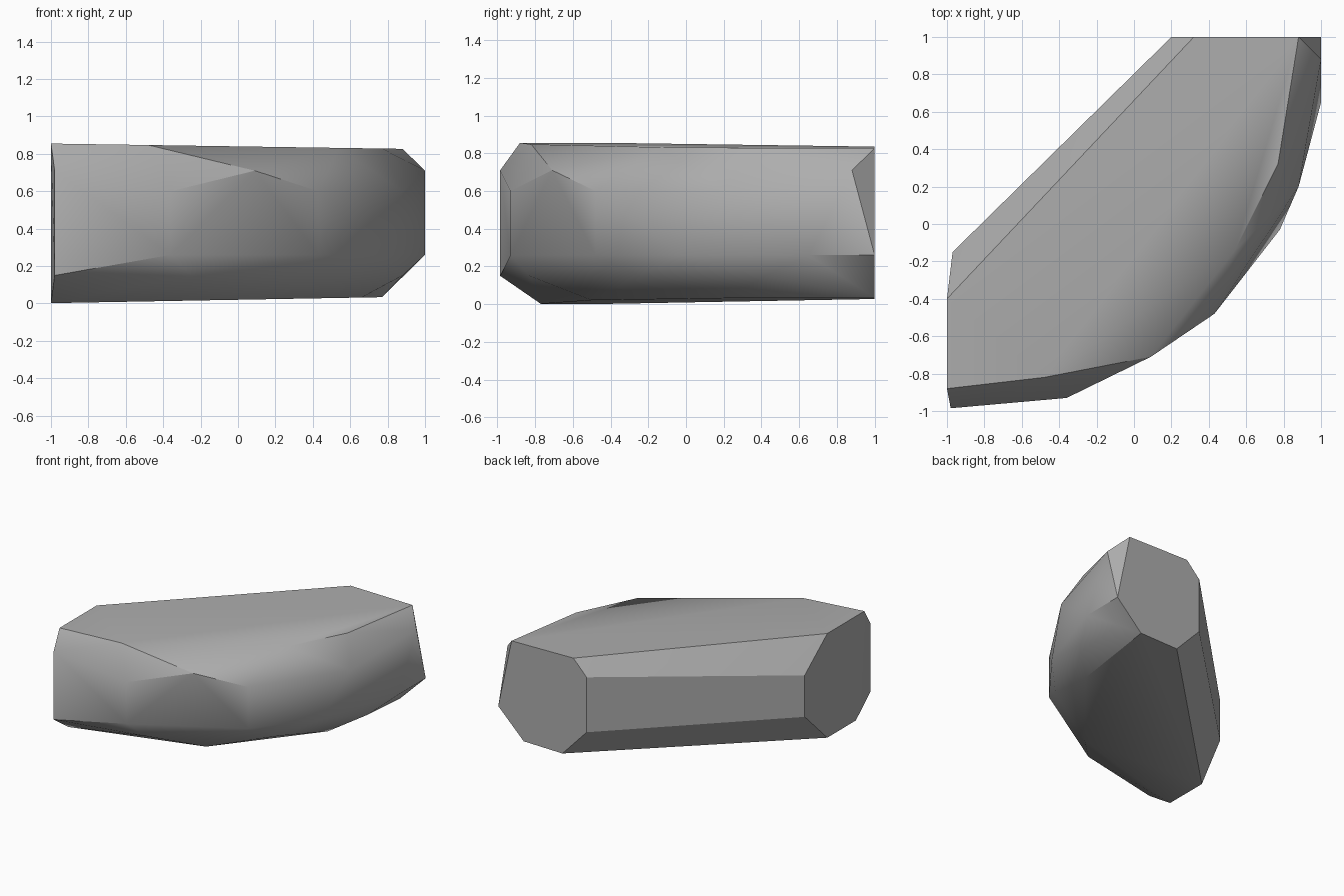
import bpy
import bmesh
import math

# Remove the default object
default_cube = bpy.data.objects.get("Cube")
if default_cube is not None:
    bpy.data.objects.remove(default_cube, do_unlink=True)


def make_material(name, colour):
    """Create one plain flat material."""
    material = bpy.data.materials.new(name)
    material.use_nodes = True
    material.diffuse_color = colour
    shader = material.node_tree.nodes["Principled BSDF"]
    shader.inputs["Base Color"].default_value = colour
    shader.inputs["Roughness"].default_value = 0.9
    return material


def hull_object(name, points, material):
    """Wrap a convex faceted block around the chiselled corner points."""
    mesh = bpy.data.meshes.new(name)
    bm = bmesh.new()
    for point in points:
        bm.verts.new(point)
    hull = bmesh.ops.convex_hull(bm, input=bm.verts[:])
    leftover = {item for key in ("geom_interior", "geom_unused")
                for item in hull[key]
                if isinstance(item, bmesh.types.BMVert)}
    bmesh.ops.delete(bm, geom=list(leftover), context="VERTS")
    # Merge the triangles of each flat facet into one face
    bmesh.ops.dissolve_limit(bm, angle_limit=math.radians(1),
                             verts=bm.verts[:], edges=bm.edges[:])
    bmesh.ops.recalc_face_normals(bm, faces=bm.faces[:])
    bm.to_mesh(mesh)
    bm.free()
    mesh.materials.append(material)
    block = bpy.data.objects.new(name, mesh)
    bpy.context.collection.objects.link(block)
    return block


def top_height(x):
    return 0.84 - 0.015 * x


def bottom_height(x):
    return 0.02 + 0.018 * x


UPPER, LOWER = 0.6, 0.26   # belt edges of the curved outer side
SHOULDER, FOOT = 0.71, 0.15   # chamfer corners above and below the belt

# Outlines of the slightly tilted top and bottom facets
top_outline = [(-1, -0.88), (-1, -0.4), (0.32, 1), (0.88, 1),
               (0.77, 0.32), (0.54, -0.14), (-0.48, -0.82)]
bottom_outline = [(-1, -0.77), (-1, -0.4), (0.42, 1), (0.77, 1),
                  (0.66, 0.22), (0.06, -0.5)]

# Corners that run round the belt of the stone
belt_upper = [(-0.36, -0.93), (0.43, -0.48), (0.88, 0.2), (-0.97, -0.15)]
belt_lower = [(-0.36, -0.93), (0.43, -0.48), (0.78, -0.03), (1, 0.65),
              (1, 1), (0.2, 1), (-0.97, -0.15)]
shoulders = [(0.09, -0.71), (1, 0.88), (0.2, 1), (-0.98, -0.985)]
feet = [(-0.25, -0.83), (0.56, -0.25), (0.88, 0.42), (-0.98, -0.985)]

corners = [(x, y, top_height(x)) for x, y in top_outline]
corners += [(x, y, bottom_height(x)) for x, y in bottom_outline]
for level, ring in ((UPPER, belt_upper), (LOWER, belt_lower),
                    (SHOULDER, shoulders), (FOOT, feet)):
    corners += [(x, y, level) for x, y in ring]

# Curved boulder with flat inner side and flat ends
stone_grey = make_material("stone grey", (0.42, 0.42, 0.42, 1))
boulder = hull_object("boulder", corners, stone_grey)

# Smooth the soft facets and keep the strong edges sharp
bpy.ops.object.select_all(action="DESELECT")
boulder.select_set(True)
bpy.context.view_layer.objects.active = boulder
bpy.ops.object.shade_smooth_by_angle(angle=math.radians(30))
